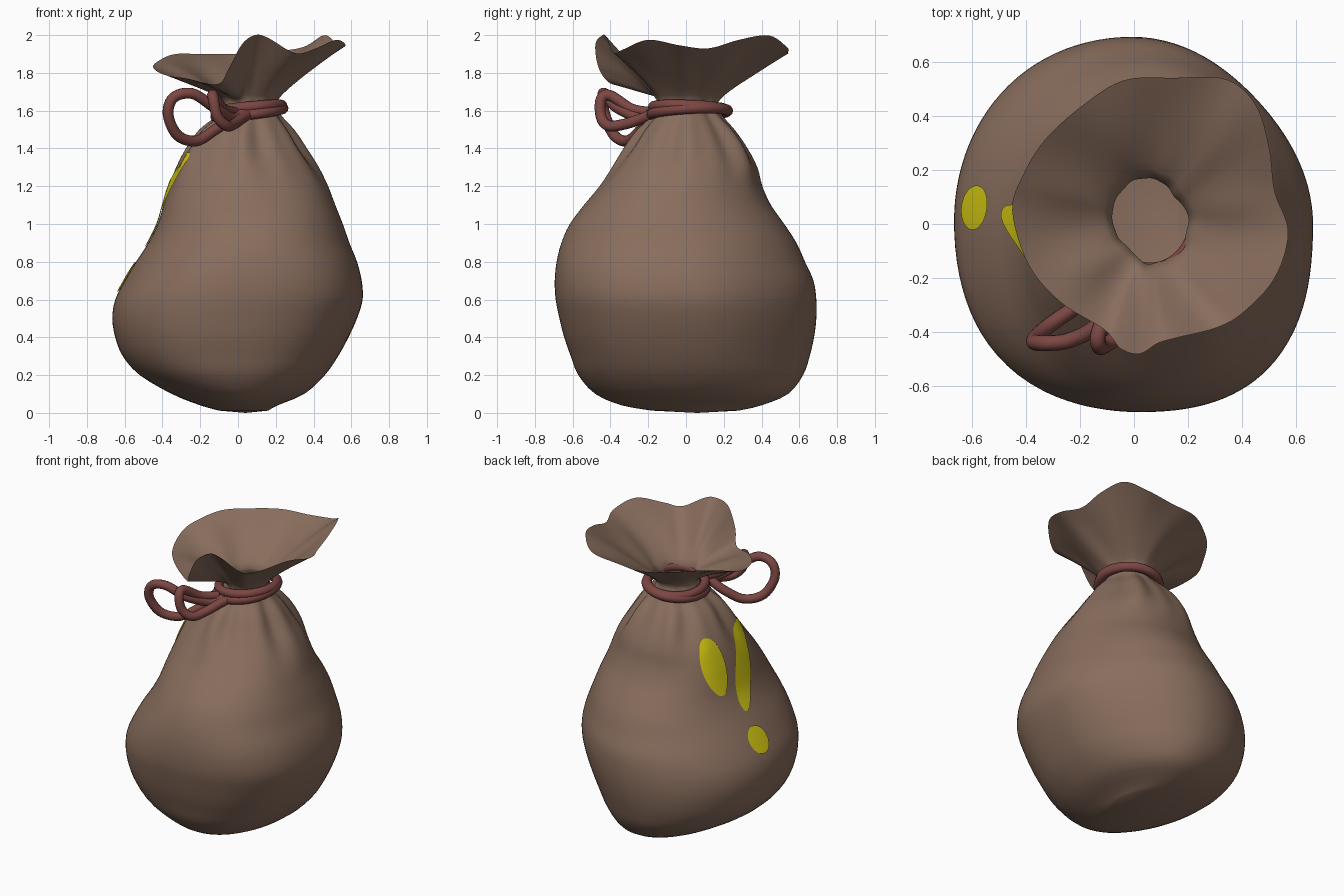
import bpy, bmesh, math
from mathutils import Vector

if "Cube" in bpy.data.objects:
    bpy.data.objects.remove(bpy.data.objects["Cube"])

CX, CY = 0.06, 0.02          # centre of the tied neck


def material(name, rgb):
    m = bpy.data.materials.new(name)
    m.diffuse_color = (*rgb, 1)
    m.use_nodes = True
    m.node_tree.nodes["Principled BSDF"].inputs["Base Color"].default_value = m.diffuse_color
    return m


cloth_mat = material("brown cloth", (0.25, 0.155, 0.11))
rope_mat = material("dark red rope", (0.2, 0.062, 0.055))
paint_mat = material("yellow paint", (0.64, 0.56, 0.006))


def catmull(pts, u, closed=False):
    n = len(pts)
    i = int(math.floor(u))
    if not closed:
        i = max(0, min(n - 2, i))
    t = u - i
    p = [Vector(pts[k % n] if closed else pts[max(0, min(n - 1, k))])
         for k in range(i - 1, i + 3)]
    return 0.5 * (2 * p[1] + (p[2] - p[0]) * t
                  + (2 * p[0] - 5 * p[1] + 4 * p[2] - p[3]) * t ** 2
                  + (3 * p[1] - p[0] - 3 * p[2] + p[3]) * t ** 3)


def mesh_object(name, verts, faces, mat):
    me = bpy.data.meshes.new(name)
    me.from_pydata([tuple(v) for v in verts], [], faces)
    bm = bmesh.new()
    bm.from_mesh(me)
    bmesh.ops.recalc_face_normals(bm, faces=bm.faces)
    for f in bm.faces:
        f.smooth = True
    bm.to_mesh(me)
    bm.free()
    me.materials.append(mat)
    ob = bpy.data.objects.new(name, me)
    bpy.context.collection.objects.link(ob)
    return ob


# Body silhouette per height: x min, x max, y min, y max
ZS = [0.012, 0.04, 0.1] + [0.2 + 0.1 * i for i in range(14)] + [1.58, 1.645]
EXT = [(-0.10, 0.16, -0.18, 0.28), (-0.20, 0.21, -0.34, 0.40),
       (-0.35, 0.35, -0.48, 0.54), (-0.52, 0.46, -0.57, 0.62),
       (-0.61, 0.53, -0.61, 0.655), (-0.65, 0.585, -0.645, 0.678),
       (-0.665, 0.63, -0.67, 0.69), (-0.65, 0.66, -0.69, 0.69),
       (-0.60, 0.655, -0.695, 0.675), (-0.54, 0.63, -0.685, 0.63),
       (-0.475, 0.59, -0.66, 0.585), (-0.425, 0.555, -0.615, 0.52),
       (-0.395, 0.515, -0.54, 0.45), (-0.365, 0.475, -0.455, 0.405),
       (-0.325, 0.42, -0.38, 0.38), (-0.27, 0.35, -0.31, 0.33),
       (-0.20, 0.285, -0.24, 0.26), (-0.105, 0.22, -0.165, 0.19),
       (-0.08, 0.2, -0.145, 0.17)]
LAST = len(ZS) - 1


def body_frame(u):
    x0, x1, y0, y1 = catmull(EXT, u)
    z = catmull([(z, 0) for z in ZS], u)[0]
    return (x0 + x1) / 2, (x1 - x0) / 2, (y0 + y1) / 2, (y1 - y0) / 2, z


def body_point(theta, u):
    cx, hx, cy, hy, z = body_frame(u)
    # gathered folds below the knot, fading out down the bag
    amp = 0.05 * math.exp(-((z - 1.46) / 0.17) ** 2)
    k = 1 + amp * (math.sin(7 * theta + 0.6) + 0.6 * math.sin(12 * theta + 2))
    # uneven filling between the axes: quadrants ++, -+, --, +-
    q = int((theta % math.tau) // (math.pi / 2)) % 4
    low = math.exp(-((z - 0.5) / 0.4) ** 4)
    high = math.exp(-((z - 1.15) / 0.25) ** 2)
    neck = math.exp(-((z - 1.65) / 0.1) ** 2)
    bulge = (low * (-0.045, 0.01, 0.045, 0.07)[q]
             + high * (-0.01, 0.06, 0.01, 0.04)[q]
             + neck * (-0.14, 0.04, -0.14, 0.04)[q])
    k += bulge * math.sin(2 * theta) ** 2
    return Vector((cx + hx * k * math.cos(theta),
                   cy + hy * k * math.sin(theta), z))


# Wavy rim of the open mouth
RIM = [(0.57, -0.03, 1.945), (0.52, -0.2, 1.975), (0.4, -0.33, 1.925),
       (0.3, -0.385, 1.905), (0.16, -0.42, 1.985), (0.09, -0.44, 2.0),
       (0.02, -0.48, 1.95), (-0.05, -0.46, 1.82), (-0.11, -0.39, 1.74),
       (-0.27, -0.29, 1.77), (-0.39, -0.15, 1.79), (-0.45, 0.05, 1.83),
       (-0.41, 0.18, 1.87), (-0.33, 0.31, 1.9), (-0.2, 0.43, 1.9),
       (-0.04, 0.53, 1.9), (0.15, 0.54, 1.91), (0.34, 0.535, 1.935),
       (0.45, 0.44, 1.998), (0.5, 0.28, 1.975), (0.52, 0.12, 1.93)]
RIM.reverse()
SUB = 6
COLS = len(RIM) * SUB
rim = [catmull(RIM, i / SUB, True) for i in range(COLS)]
angles = [math.atan2(p.y - CY, p.x - CX) for p in rim]

# Cloth sack: body rows, then the flared collar
rows = [[body_point(a, i / 3) for a in angles] for i in range(LAST * 3 + 1)]
for j in range(1, 13):
    t = j / 12
    ring = []
    for a, end, start in zip(angles, rim, rows[LAST * 3]):
        p = start.lerp(end, t)
        rise = 0.6 + 0.28 * max(0, min(1, (end.z - 1.74) / 0.24))
        p.z = start.z + (end.z - start.z) * t ** rise
        p.z += 0.01 * math.sin(7 * a + 0.6) * math.sin(math.pi * t)
        ring.append(p)
    rows.append(ring)
verts = [p for r in rows for p in r]
faces = []
for r in range(len(rows) - 1):
    for c in range(COLS):
        d = (c + 1) % COLS
        faces.append((r * COLS + c, r * COLS + d,
                      (r + 1) * COLS + d, (r + 1) * COLS + c))
verts.append(Vector((0.04, 0.06, 0.0)))
faces += [(len(verts) - 1, (c + 1) % COLS, c) for c in range(COLS)]
mesh_object("cloth_sack", verts, faces, cloth_mat)


# Plain painted patches following the left side of the cloth
def paint_patch(name, y, z, ry, rz, slant=0.0):
    pts, n, rings = [], 32, 8
    for k in range(1, rings + 1):
        for i in range(n):
            a = 2 * math.pi * i / n
            dz = rz * k / rings * math.sin(a)
            py = y + ry * k / rings * math.cos(a) + slant * dz
            u = 3 + (z + dz - 0.2) / 0.1
            _, _, cy, hy, _ = body_frame(u)
            p = body_point(math.pi - math.asin((py - cy) / hy), u)
            p.x -= 0.008
            pts.append(p)
    # wound so that the faces look outward, to -x
    fcs = [tuple(range(n - 1, -1, -1))]
    for k in range(rings - 1):
        for i in range(n):
            m = (i + 1) % n
            fcs.append((k * n + i, k * n + m,
                        (k + 1) * n + m, (k + 1) * n + i))
    ob = mesh_object(name, pts, fcs, paint_mat)
    if sum(f.normal.x for f in ob.data.polygons) > 0:
        ob.data.flip_normals()


paint_patch("paint_patch_low", 0.06, 0.72, 0.082, 0.08)
paint_patch("paint_patch_back", 0.17, 1.19, 0.075, 0.18)
paint_patch("paint_patch_front", -0.06, 1.13, 0.085, 0.25, -0.4)


# Rope pieces
def rope(name, pts, closed=False):
    cu = bpy.data.curves.new(name, 'CURVE')
    cu.dimensions = '3D'
    cu.bevel_depth = 0.029
    cu.bevel_resolution = 4
    cu.use_fill_caps = True
    steps = (len(pts) if closed else len(pts) - 1) * 6
    path = [catmull(pts, i / 6, closed)
            for i in range(steps if closed else steps + 1)]
    sp = cu.splines.new('POLY')
    sp.points.add(len(path) - 1)
    for q, p in zip(sp.points, path):
        q.co = (*p, 1)
    sp.use_cyclic_u = closed
    sp.use_smooth = True
    cu.materials.append(rope_mat)
    ob = bpy.data.objects.new(name, cu)
    bpy.context.collection.objects.link(ob)
    bpy.ops.object.select_all(action='DESELECT')
    ob.select_set(True)
    bpy.context.view_layer.objects.active = ob
    bpy.ops.object.convert(target='MESH')


def coil(rx, ry, z, tilt_x, tilt_y):
    return [(CX + rx * math.cos(a), CY + ry * math.sin(a),
             z + tilt_x * math.cos(a) + tilt_y * math.sin(a))
            for a in (math.tau * i / 16 for i in range(16))]


rope("rope_lower_coil", coil(0.178, 0.2, 1.59, 0.022, 0.01), True)
rope("rope_upper_coil", coil(0.172, 0.192, 1.612, 0.016, -0.008), True)
rope("rope_big_loop", [
    (0.03, -0.19, 1.58), (-0.03, -0.21, 1.56), (-0.12, -0.24, 1.5),
    (-0.22, -0.31, 1.44), (-0.32, -0.38, 1.47), (-0.37, -0.43, 1.58),
    (-0.34, -0.44, 1.67), (-0.24, -0.43, 1.69), (-0.13, -0.37, 1.62),
    (-0.03, -0.24, 1.56), (0.04, -0.19, 1.58)])
rope("rope_small_loop", [
    (-0.02, -0.19, 1.59), (-0.08, -0.29, 1.61), (-0.13, -0.40, 1.68),
    (-0.13, -0.45, 1.66), (-0.11, -0.45, 1.57), (-0.06, -0.41, 1.52),
    (-0.02, -0.32, 1.53), (0.02, -0.23, 1.56), (0.05, -0.18, 1.58)])
